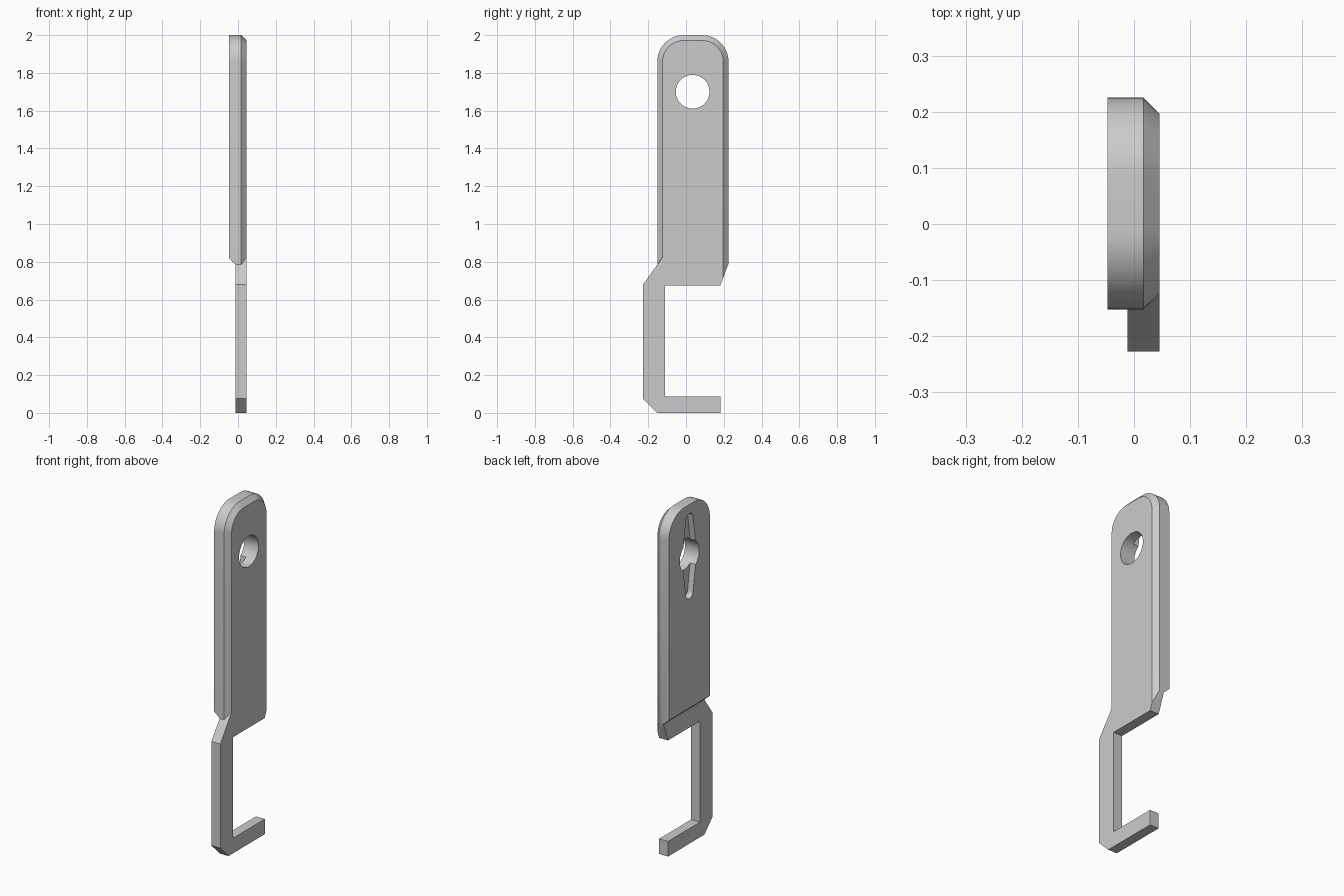
import bpy, bmesh
from math import cos, sin, pi, radians

cube = bpy.data.objects.get("Cube")
if cube:
    bpy.data.objects.remove(cube)

grey = bpy.data.materials.new("light grey metal")
grey.use_nodes = True
grey.diffuse_color = (0.6, 0.6, 0.6, 1)
grey.node_tree.nodes["Principled BSDF"].inputs["Base Color"].default_value = (0.6, 0.6, 0.6, 1)

BACK, PLATE, RIM, FACE = -0.047, -0.012, 0.017, 0.045


def loft(name, rings, helper=False):
    """Closed solid skinned through rings of equal point count."""
    bm = bmesh.new()
    loops = [[bm.verts.new(p) for p in ring] for ring in rings]
    for a, b in zip(loops, loops[1:]):
        for i in range(len(a)):
            j = (i + 1) % len(a)
            bm.faces.new((a[i], a[j], b[j], b[i]))
    bm.faces.new(loops[0])
    bm.faces.new(loops[-1])
    bmesh.ops.recalc_face_normals(bm, faces=bm.faces)
    mesh = bpy.data.meshes.new(name)
    bm.to_mesh(mesh)
    bm.free()
    mesh.materials.append(grey)
    ob = bpy.data.objects.new(name, mesh)
    bpy.context.collection.objects.link(ob)
    ob.hide_render = helper
    return ob


def prism(name, outline, x0, x1, helper=False):
    return loft(name, [[(x, y, z) for y, z in outline] for x in (x0, x1)], helper)


def arc(cy, cz, r, start, end, steps):
    return [(cy + r * cos(start + (end - start) * i / steps),
             cz + r * sin(start + (end - start) * i / steps)) for i in range(steps + 1)]


def combine(target, other, operation):
    """Apply a boolean and discard the second solid."""
    mod = target.modifiers.new("combine", 'BOOLEAN')
    mod.operation, mod.solver, mod.object = operation, 'EXACT', other
    bpy.context.view_layer.objects.active = target
    bpy.ops.object.modifier_apply(modifier=mod.name)
    bpy.data.objects.remove(other)


# Handle: round-shouldered bar with one chamfered face
def handle_outline(inset):
    lo, hi, r = -0.152, 0.225, 0.14
    pts = arc(hi - r, 2 - r, r - inset, 0, pi / 2, 14)
    pts += arc(lo + r, 2 - r, r - inset, pi / 2, pi, 14)
    return pts + [(lo + inset, 0.675), (hi - inset, 0.675)]


levels = ((BACK, 0), (RIM, 0), (FACE, 0.028))
body = loft("handle_and_hook", [[(x, y, z) for y, z in handle_outline(d)] for x, d in levels])

# Step the back of the handle down to the plate thickness with a bevel
step = [(BACK - 0.05, 0.867), (PLATE, 0.785), (PLATE, 0.5), (BACK - 0.05, 0.5)]
step.insert(1, (BACK, 0.817))
combine(body, loft("step_cutter", [[(x, y, z) for x, z in step] for y in (-0.5, 0.5)], True),
        'DIFFERENCE')

# Sloped lower corner
corner = [(0.182, 0.675), (0.225, 0.79), (0.2624, 0.89), (0.4, 0.89), (0.4, 0.575), (0.1446, 0.575)]
combine(body, prism("corner_cutter", corner, -0.2, 0.2, True), 'DIFFERENCE')

# Hook plate
hook = [(-0.227, 0.68), (-0.152, 0.785), (-0.124, 0.824), (-0.05, 0.824), (-0.05, 0.675),
        (-0.11, 0.675), (-0.11, 0.088), (0.182, 0.088), (0.182, 0), (-0.152, 0), (-0.227, 0.075)]
combine(body, prism("hook", hook, PLATE, FACE), 'UNION')

# Tapered groove in the back, then the through hole
HY, HZ = 0.035, 1.70
groove = arc(HY, HZ + 0.215, 0.033, 0.1, pi - 0.1, 12) + [(HY - 0.066, HZ)]
groove += arc(HY, HZ - 0.215, 0.033, pi + 0.1, 2 * pi - 0.1, 12) + [(HY + 0.066, HZ)]
combine(body, prism("groove_cutter", groove, -0.2, PLATE, True), 'DIFFERENCE')
hole = arc(HY, HZ, 0.089, 0, 2 * pi, 48)[:-1]
combine(body, prism("hole_cutter", hole, -0.2, 0.2, True), 'DIFFERENCE')

# Merge coplanar faces and smooth the curved walls
bm = bmesh.new()
bm.from_mesh(body.data)
bmesh.ops.remove_doubles(bm, verts=bm.verts, dist=0.0002)
bmesh.ops.dissolve_limit(bm, angle_limit=radians(0.5), verts=bm.verts, edges=bm.edges)
bm.to_mesh(body.data)
bm.free()
bpy.ops.object.select_all(action='DESELECT')
body.select_set(True)
bpy.context.view_layer.objects.active = body
bpy.ops.object.shade_smooth_by_angle(angle=radians(25))
